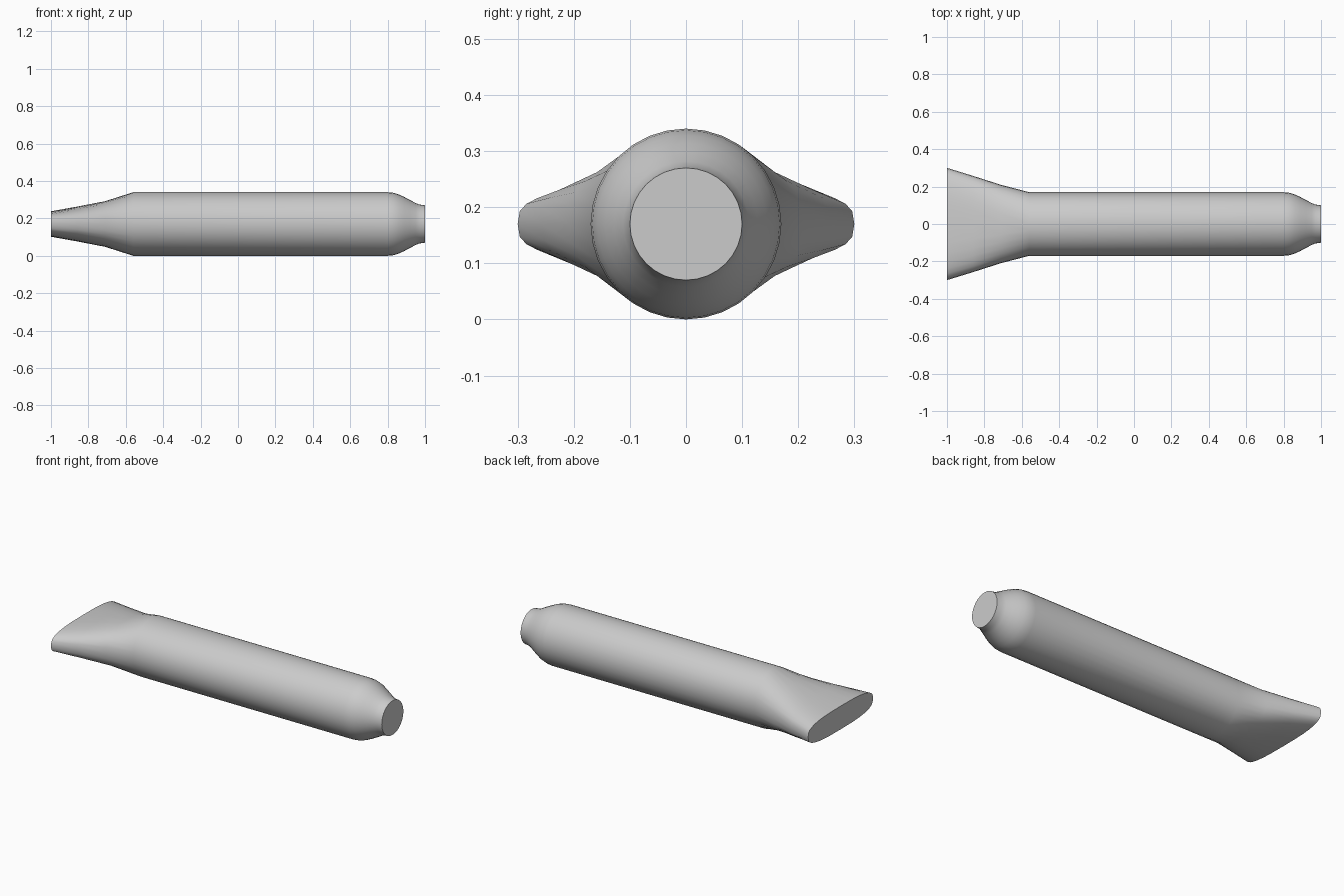
import bpy, bmesh, math

if "Cube" in bpy.data.objects:
    bpy.data.objects.remove(bpy.data.objects["Cube"])

SIDES = 32
CENTRE_Z = 0.17

# Sections along the tube: x, half width, half height, squareness (2 = ellipse)
SECTIONS = [
    (-1.00, 0.300, 0.068, 3.0),
    (-0.86, 0.257, 0.093, 2.8),
    (-0.71, 0.209, 0.122, 2.5),
    (-0.56, 0.170, 0.170, 2.0),
    (0.80, 0.170, 0.170, 2.0),
    (0.83, 0.167, 0.167, 2.0),
    (0.86, 0.158, 0.158, 2.0),
    (0.89, 0.144, 0.144, 2.0),
    (0.92, 0.128, 0.128, 2.0),
    (0.95, 0.112, 0.112, 2.0),
    (0.97, 0.104, 0.104, 2.0),
    (1.00, 0.100, 0.100, 2.0),
]


def rounded(value, power):
    return math.copysign(abs(value) ** (2 / power), value)


def ring(bm, x, width, height, power):
    verts = []
    for i in range(SIDES):
        a = 2 * math.pi * i / SIDES
        y = width * rounded(math.cos(a), power)
        z = height * rounded(math.sin(a), power)
        verts.append(bm.verts.new((x, y, CENTRE_Z + z)))
    return verts


# Lofted body: flared flat mouth, round barrel, narrowed neck
bm = bmesh.new()
rings = [ring(bm, *s) for s in SECTIONS]
for a, b in zip(rings, rings[1:]):
    for i in range(SIDES):
        j = (i + 1) % SIDES
        bm.faces.new((a[i], a[j], b[j], b[i]))
bm.faces.new(rings[0])
bm.faces.new(rings[-1])
bmesh.ops.recalc_face_normals(bm, faces=bm.faces)
mesh = bpy.data.meshes.new("flared_tube")
bm.to_mesh(mesh)
bm.free()

tube = bpy.data.objects.new("flared_tube", mesh)
bpy.context.collection.objects.link(tube)

# Plain grey finish
grey = bpy.data.materials.new("light grey")
grey.diffuse_color = (0.6, 0.6, 0.6, 1)
grey.use_nodes = True
grey.node_tree.nodes["Principled BSDF"].inputs["Base Color"].default_value = grey.diffuse_color
mesh.materials.append(grey)

# Smooth sides, crisp end caps
bpy.context.view_layer.objects.active = tube
tube.select_set(True)
bpy.ops.object.shade_smooth_by_angle(angle=math.radians(40))
